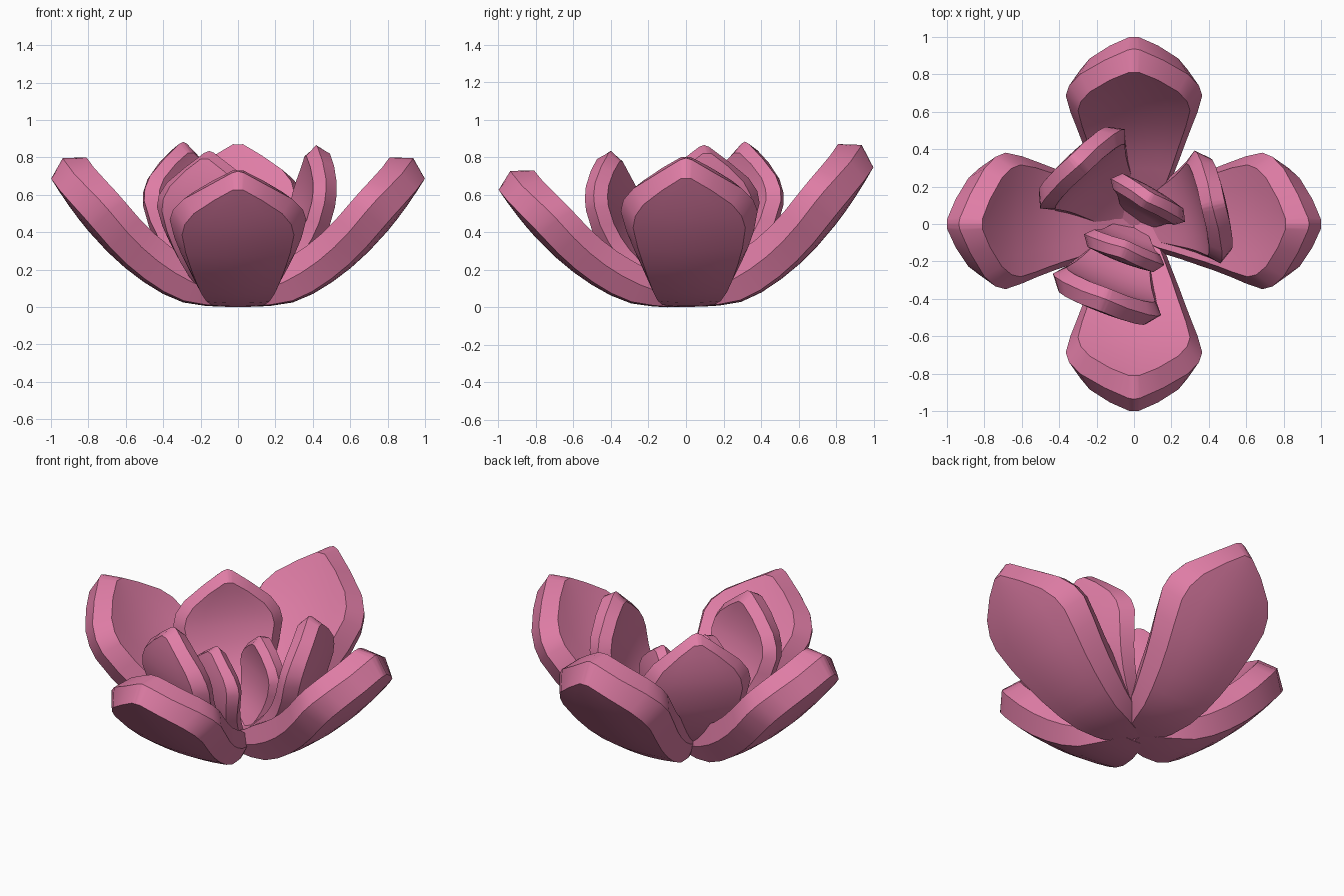
import bpy, bmesh, math
from mathutils import Vector, Matrix

if "Cube" in bpy.data.objects:
    bpy.data.objects.remove(bpy.data.objects["Cube"])

pink = bpy.data.materials.new("petal_pink")
pink.diffuse_color = (0.74, 0.205, 0.38, 1)
pink.use_nodes = True
pink.node_tree.nodes["Principled BSDF"].inputs["Base Color"].default_value = pink.diffuse_color

# Half-width of a petal face along its length (fraction of the widest part)
OUTLINE = [(0, .24), (.15, .46), (.35, .66), (.55, .84), (.65, .93), (.76, 1),
           (.82, .95), (.88, .79), (.95, .43), (1, .09)]


def width_at(s):
    for (a, wa), (b, wb) in zip(OUTLINE, OUTLINE[1:]):
        if s <= b:
            return wa + (wb - wa) * (s - a) / (b - a)
    return OUTLINE[-1][1]


def spine(ctrl, s):
    """Point and unit tangent on a bezier (radius, height), straight past its end."""
    p = [Vector(c) for c in ctrl]
    t = min(s, 1)
    pos = p[0]*(1-t)**3 + p[1]*3*t*(1-t)**2 + p[2]*3*t*t*(1-t) + p[3]*t**3
    tan = (p[1]-p[0])*(1-t)**2 + (p[2]-p[1])*2*t*(1-t) + (p[3]-p[2])*t*t
    return pos + tan * 3 * max(s - 1, 0), tan.normalized()


def petal(name, ctrl, azimuth, width, thick, cup, zscale=1.0, shift=0.0):
    """Thick curved petal: two inset faces joined by a pointed, bevelled rim."""
    rows = [0, .08, .15, .25, .35, .45, .55, .65, .76, .82, .88, .95, 1]
    cols = [-1, -.6, -.25, 0, .25, .6, 1]
    face_w = width * .82
    bm = bmesh.new()

    def vert(s, w, side):
        pos, tan = spine(ctrl, s)
        up = Vector((-tan.y, tan.x))
        half = thick / 2 * min(1, .45 + 2 * s)
        q = pos + up * (side * half + cup * (w / width) ** 2)
        # Lean the blade sideways, least at the base and tip
        return bm.verts.new((q.x, w + shift * math.sin(math.pi * min(s, 1)), q.y * zscale))

    grids = {side: [[vert(s, u * face_w * width_at(s), side) for u in cols]
                    for s in rows] for side in (1, -1)}
    for g in grids.values():
        for i in range(len(rows) - 1):
            for j in range(len(cols) - 1):
                bm.faces.new((g[i][j], g[i][j+1], g[i+1][j+1], g[i+1][j]))

    # Rim: walk up one side, across the tip and down the other
    n, m = len(rows) - 1, len(cols) - 1
    walk = [(i, 0) for i in range(n)] + [(n, j) for j in range(m + 1)]
    walk += [(i, m) for i in range(n - 1, -1, -1)]
    mid = []
    for i, j in walk:
        s, u = rows[i], cols[j]
        s2 = s + (.042 * (1 - .2 * abs(u)) if i == n else .026 * s ** 4)
        mid.append(vert(s2, u * width * width_at(s), 0))
    for g in grids.values():
        for k in range(len(walk) - 1):
            a, b = (g[i][j] for i, j in walk[k:k+2])
            bm.faces.new((a, b, mid[k+1], mid[k]))
    # Close the base
    bm.faces.new(grids[1][0] + [mid[-1]] + grids[-1][0][::-1] + [mid[0]])

    bm.transform(Matrix.Rotation(math.radians(azimuth), 4, 'Z'))
    bmesh.ops.recalc_face_normals(bm, faces=bm.faces)
    me = bpy.data.meshes.new(name)
    bm.to_mesh(me)
    bm.free()
    me.materials.append(pink)
    ob = bpy.data.objects.new(name, me)
    bpy.context.collection.objects.link(ob)
    bpy.ops.object.select_all(action='DESELECT')
    ob.select_set(True)
    bpy.context.view_layer.objects.active = ob
    bpy.ops.object.shade_smooth_by_angle(angle=math.radians(30))
    return ob


# Four wide open outer petals
OUTER = [(0, .075), (.35, .12), (.65, .345), (.905, .765)]
for k, (zs, sh) in enumerate(((1, .025), (1.085, 0), (1, -.025), (.915, 0))):
    petal(f"outer_petal_{k+1}", OUTER, 90 * k, .365, .22, .045, zs, sh)

# Three upright middle petals
MIDDLE = [(0, .075), (.27, .17), (.48, .42), (.435, .835)]
for k, (az, zs) in enumerate(((13, 1), (133, 1.02), (249, .965))):
    petal(f"middle_petal_{k+1}", MIDDLE, az, .31, .13, .025, zs)

# Two small inner petals
INNER = [(0, .065), (.12, .15), (.21, .35), (.145, .625)]
for k, az in enumerate((60, 249)):
    petal(f"inner_petal_{k+1}", INNER, az, .23, .10, .02)

# Rest the flower on the ground
bpy.context.view_layer.update()
obs = list(bpy.context.scene.objects)
low = min(v.co.z for o in obs for v in o.data.vertices)
for o in obs:
    o.data.transform(Matrix.Translation((0, 0, -low)))
